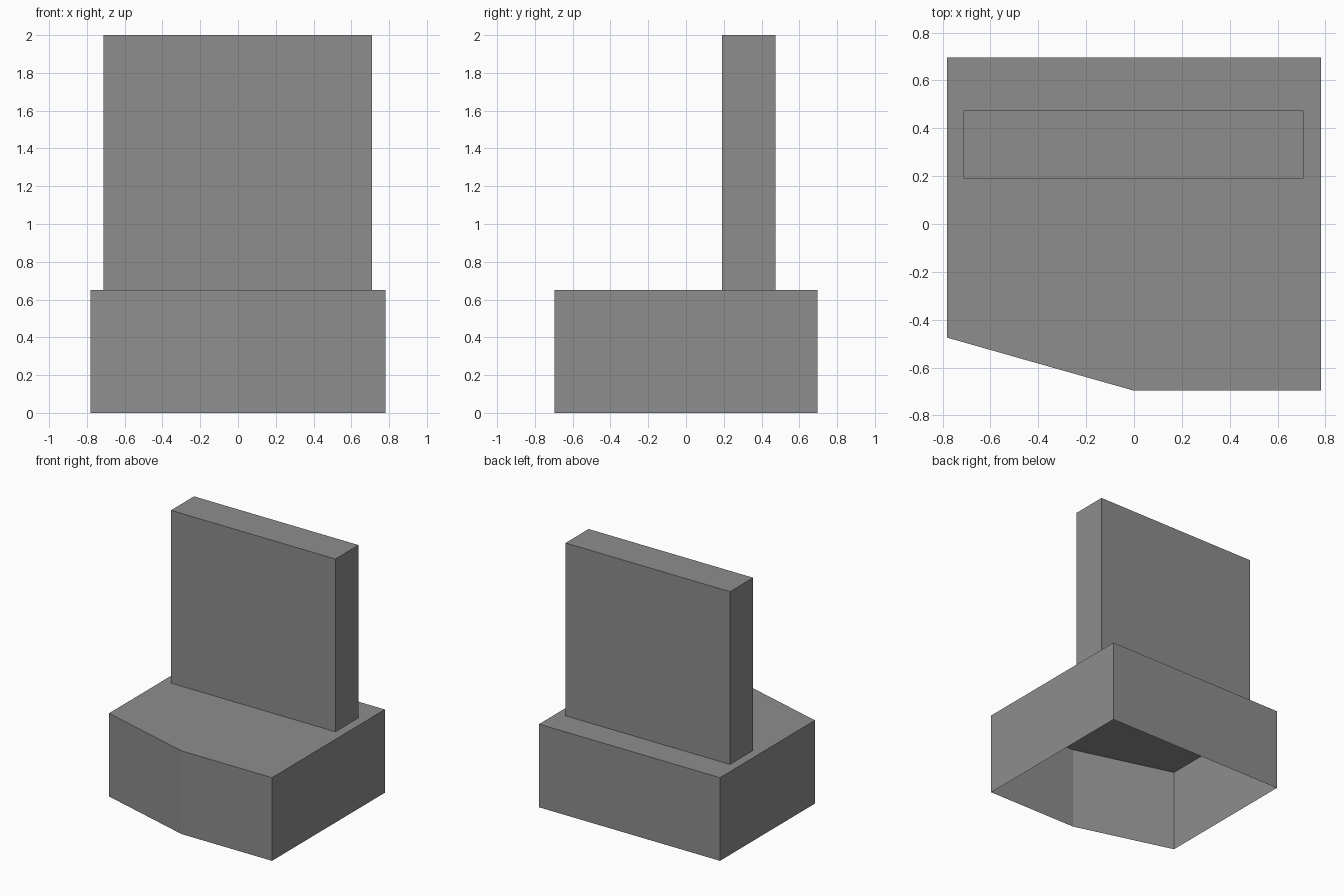
import bpy, bmesh

if "Cube" in bpy.data.objects:
    bpy.data.objects.remove(bpy.data.objects["Cube"])

grey = bpy.data.materials.new("plain grey")
grey.diffuse_color = (0.27, 0.27, 0.27, 1)
grey.use_nodes = True
grey.node_tree.nodes["Principled BSDF"].inputs["Base Color"].default_value = grey.diffuse_color


def open_prism(name, outline, z0, z1):
    """Extrude a counter-clockwise outline into a shell with a top and no bottom."""
    bm = bmesh.new()
    low = [bm.verts.new((x, y, z0)) for x, y in outline]
    high = [bm.verts.new((x, y, z1)) for x, y in outline]
    n = len(outline)
    for i in range(n):
        j = (i + 1) % n
        bm.faces.new((low[i], low[j], high[j], high[i]))
    bm.faces.new(high)
    mesh = bpy.data.meshes.new(name)
    bm.to_mesh(mesh)
    bm.free()
    mesh.materials.append(grey)
    obj = bpy.data.objects.new(name, mesh)
    bpy.context.collection.objects.link(obj)
    return obj


# Seat block: hollow from below, with one slanted half of the front
open_prism("seat_block",
           [(-0.782, -0.475), (0, -0.697), (0.782, -0.697),
            (0.782, 0.697), (-0.782, 0.697)], 0, 0.65)

# Upright slab standing on the block
open_prism("upright_slab",
           [(-0.713, 0.19), (0.709, 0.19), (0.709, 0.475), (-0.713, 0.475)],
           0.65, 2.0)
